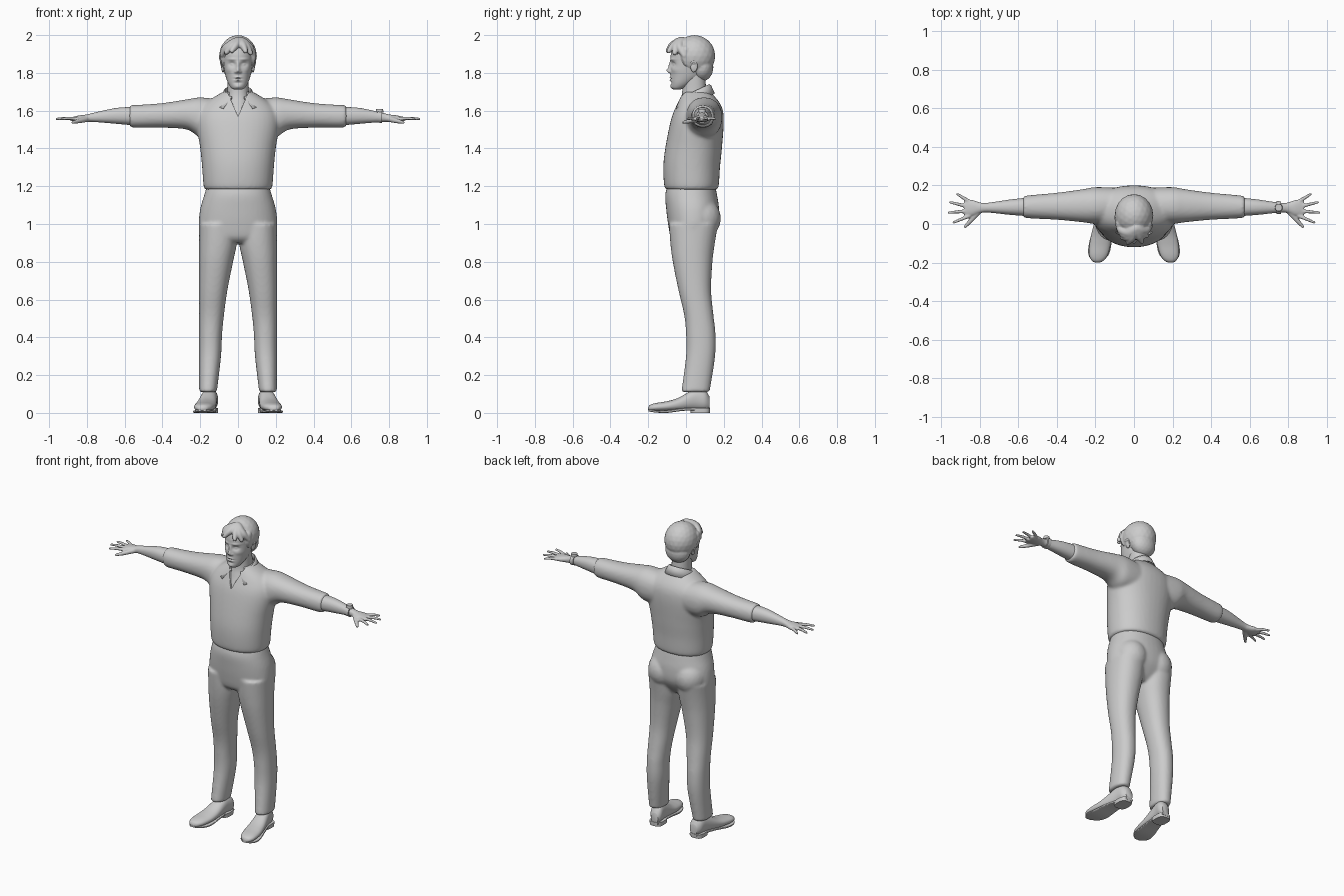
import bpy, bmesh, math
from math import sin, cos, pi
from mathutils import Matrix

default_cube = bpy.data.objects.get("Cube")
if default_cube:
    bpy.data.objects.remove(default_cube)

grey = bpy.data.materials.new("plain grey")
grey.use_nodes = True
grey.diffuse_color = (.6, .6, .6, 1)
grey.node_tree.nodes["Principled BSDF"].inputs["Base Color"].default_value = grey.diffuse_color


def spline(rows, steps):
    """Smoothly interpolate rows of numbers."""
    result = []
    last = len(rows) - 1
    for i in range(last):
        before, start, end, after = (rows[max(0, min(last, i + k))] for k in (-1, 0, 1, 2))
        for step in range(steps):
            t = step / steps
            result.append([q + t / 2 * (r - p + t * (2 * p - 5 * q + 4 * r - w + t * (3 * q - p - 3 * r + w)))
                           for p, q, r, w in zip(before, start, end, after)])
    return result + [list(rows[-1])]


def middle(position, half):
    return 0


def loft(bm, axis, rows, centre=middle, side=1, sides=40, power=2.2, steps=6):
    """Rounded sections along an axis; row = position, half width, low edge, high edge."""
    rings = []
    for t, half, low, high in spline(rows, steps):
        ring = []
        for k in range(sides):
            c, s = cos(2 * pi * k / sides), sin(2 * pi * k / sides)
            u = centre(t, half) + half * math.copysign(abs(c) ** (2 / power), c)
            v = (low + high) / 2 + (high - low) / 2 * math.copysign(abs(s) ** (2 / power), s)
            x, y, z = {"x": (t, u, v), "y": (u, t, v), "z": (u, v, t)}[axis]
            ring.append(bm.verts.new((x * side, y, z)))
        rings.append(ring)
    for ring, following in zip(rings, rings[1:]):
        for k in range(sides):
            bm.faces.new((ring[k], ring[k - 1], following[k - 1], following[k]))
    bm.faces.new(rings[0])
    bm.faces.new(rings[-1])


def ball(bm, centre, radii, side=1):
    x, y, z = centre
    placing = Matrix.Translation((x * side, y, z)) @ Matrix.Diagonal((*radii, 1))
    bmesh.ops.create_icosphere(bm, subdivisions=3, radius=1, matrix=placing)


def strand(bm, points, side=1, steps=10):
    """Row of overlapping balls; point = x, y, z, radius."""
    for x, y, z, radius in spline(points, steps):
        ball(bm, (x, y, z), (radius, radius, radius), side)


def finish(name, bm, voxel=0, smooth=0, angle=50):
    """Make the object, optionally merging its pieces into one soft skin."""
    bmesh.ops.recalc_face_normals(bm, faces=bm.faces)
    mesh = bpy.data.meshes.new(name)
    bm.to_mesh(mesh)
    bm.free()
    mesh.materials.append(grey)
    part = bpy.data.objects.new(name, mesh)
    bpy.context.collection.objects.link(part)
    bpy.ops.object.select_all(action="DESELECT")
    part.select_set(True)
    bpy.context.view_layer.objects.active = part
    if voxel:
        merge = part.modifiers.new("merge", "REMESH")
        merge.mode, merge.voxel_size = "VOXEL", voxel
        soften = part.modifiers.new("soften", "SMOOTH")
        soften.iterations = smooth
        for modifier in ("merge", "soften"):
            bpy.ops.object.modifier_apply(modifier=modifier)
    bpy.ops.object.shade_smooth_by_angle(angle=math.radians(angle))
    return part


def arm_line(x, half):
    return .1 - .02 * x


def leg_line(z, half):
    return .206 - half


def foot_line(y, half):
    return .16 - .15 * y


# Shirt: torso and rolled sleeves in one skin
bm = bmesh.new()
loft(bm, "z", [(1.18, .17, -.1, .16), (1.2, .182, -.115, .173), (1.3, .19, -.12, .18), (1.4, .2, -.11, .19),
               (1.55, .22, -.08, .2), (1.63, .185, -.05, .185), (1.7, .08, -.02, .13)])
for side in (1, -1):
    loft(bm, "x", [(.1, .09, 1.46, 1.66), (.2, .095, 1.46, 1.67), (.27, .085, 1.5, 1.66),
                   (.4, .07, 1.51, 1.64), (.54, .06, 1.51, 1.63), (.575, .055, 1.515, 1.63)], arm_line, side)
shirt = finish("shirt", bm, .009, 7)

# Open neck cut into the shirt front
bm = bmesh.new()
triangle = [bm.verts.new((x, -.2, z)) for x, z in ((0, 1.57), (.065, 1.72), (-.065, 1.72))]
wedge = bmesh.ops.extrude_face_region(bm, geom=[bm.faces.new(triangle)])["geom"]
bmesh.ops.translate(bm, vec=(0, .2, 0), verts=[g for g in wedge if isinstance(g, bmesh.types.BMVert)])
cutter = finish("neck_cutter", bm)
cutter.hide_render = True
opening = shirt.modifiers.new("opening", "BOOLEAN")
opening.operation, opening.object, opening.solver = "DIFFERENCE", cutter, "EXACT"
bpy.context.view_layer.objects.active = shirt
bpy.ops.object.modifier_apply(modifier="opening")
bpy.data.objects.remove(cutter)

# Collar folded over around the neck, drawn out to two front points
bm = bmesh.new()
columns = []
for k in range(41):
    turn = math.radians(152) * (k / 20 - 1)
    across, back = sin(turn), cos(turn)
    point = max(0, -back - .3) / .6
    fold = 1.705 + .035 * back
    columns.append([bm.verts.new((width * across, .047 + depth * back, fold - drop)) for width, depth, drop in (
        (.066, .07, .03), (.07, .076, 0), (.078, .086, .006),
        (.1 + .07 * point, .106 + .01 * point, .05 + .012 * point))])
for column, following in zip(columns, columns[1:]):
    for j in range(3):
        bm.faces.new((column[j], following[j], following[j + 1], column[j + 1]))
collar = finish("collar", bm)
collar.modifiers.new("cloth", "SOLIDIFY").thickness = .006

# Trousers: hips, seat and legs in one skin
bm = bmesh.new()
loft(bm, "z", [(1.2, .165, -.1, .155), (1.15, .18, -.11, .165), (1.08, .2, -.105, .175),
               (1, .208, -.095, .17), (.93, .2, -.08, .13), (.9, .19, -.05, .1)])
for side in (1, -1):
    ball(bm, (.095, .08, 1.03), (.1, .105, .11), side)
    loft(bm, "z", [(1, .1, -.09, .17), (.9, .1, -.083, .153), (.8, .09, -.07, .14), (.65, .075, -.04, .133),
                   (.52, .066, -.01, .145), (.42, .061, 0, .156), (.3, .058, 0, .154),
                   (.11, .047, -.025, .125)], leg_line, side)
finish("trousers", bm, .009, 5)

for side, word in ((1, "left"), (-1, "right")):
    # Forearm and palm
    bm = bmesh.new()
    loft(bm, "x", [(.53, .05, 1.52, 1.62), (.64, .04, 1.53, 1.615), (.76, .025, 1.54, 1.59),
                   (.8, .028, 1.54, 1.58), (.84, .042, 1.54, 1.575), (.88, .04, 1.545, 1.566)], arm_line, side)
    # Fingers fan out from the palm, thumb towards the front
    for spread in (-1.5, -.5, .5, 1.5):
        aim = .08 + .32 * spread
        length = .1 - .012 * abs(spread) - .005 * spread
        root_x, root_y = .87 - .012 * abs(spread), .079 + .024 * spread
        strand(bm, [(root_x + length * t * cos(aim), root_y + length * t * sin(aim),
                     1.556 + .015 * t * (1 - t), .011 - .004 * t) for t in (0, .5, 1)], side)
    strand(bm, [(.8, .07, 1.556, .016), (.84, .025, 1.546, .013), (.875, -.014, 1.538, .008)], side)
    finish(word + "_arm", bm, .0045, 4)

    # Shoe upper
    bm = bmesh.new()
    loft(bm, "y", [(-.2, .01, .015, .028), (-.19, .03, .01, .042), (-.16, .048, .008, .052),
                   (-.1, .055, .008, .062), (-.04, .052, .01, .08), (.05, .042, .014, .128),
                   (.1, .04, .014, .12), (.125, .025, .02, .085)], foot_line, side)
    finish(word + "_shoe", bm)

    # Sole and heel
    bm = bmesh.new()
    loft(bm, "y", [(-.198, .02, .008, .018), (-.16, .052, .002, .014), (-.1, .058, 0, .014),
                   (0, .045, .012, .026), (.127, .025, .012, .028)], foot_line, side, power=5)
    loft(bm, "z", [(0, .042, .025, .126), (.026, .043, .02, .128)],
         lambda z, half: foot_line(.08, half), side, power=3)
    finish(word + "_sole", bm, angle=35)

    # Ear with a raised rim
    bm = bmesh.new()
    ball(bm, (.08, .04, 1.832), (.009, .017, .028), side)
    strand(bm, [(.085 + .006 * sin(a), .04 + .016 * cos(a), 1.835 + .027 * sin(a), .006)
                for a in (-1.5, -.5, .5, 1.5, 2.5)], side)
    finish(word + "_ear", bm, .003, 3)

# Wristwatch: strap and dial
bm = bmesh.new()
loft(bm, "x", [(.738, .033, 1.537, 1.6), (.762, .033, 1.535, 1.598)], arm_line)
loft(bm, "z", [(1.59, .02, .065, .105), (1.61, .018, .067, .103)], lambda z, half: .75)
finish("wristwatch", bm, angle=35)

# Neck
bm = bmesh.new()
loft(bm, "z", [(1.5, .07, -.08, .1), (1.58, .07, -.06, .11), (1.64, .065, -.036, .11),
               (1.7, .057, -.02, .107), (1.82, .057, -.02, .1)])
finish("neck", bm)

# Head, with features pushed out of or into the face
bm = bmesh.new()
loft(bm, "z", [(1.712, .022, -.066, -.03), (1.722, .037, -.076, 0), (1.745, .052, -.08, .04),
               (1.78, .065, -.081, .085), (1.82, .074, -.081, .105), (1.86, .08, -.081, .13),
               (1.9, .082, -.08, .14), (1.94, .076, -.066, .125), (1.97, .05, -.03, .09)],
     sides=120, steps=14, power=2.1)
features = {  # x, z, width, height, push forward
    "nose tip": (0, 1.812, .011, .013, .02), "nose bridge": (0, 1.838, .009, .022, .011),
    "nostril": (.013, 1.805, .007, .007, .007), "eye socket": (.032, 1.846, .017, .012, -.015),
    "eyeball": (.032, 1.845, .01, .007, .008), "brow": (.034, 1.872, .022, .007, .005),
    "upper lip": (0, 1.777, .017, .005, .006), "mouth line": (0, 1.769, .02, .003, -.004),
    "lower lip": (0, 1.761, .015, .005, .006), "chin hollow": (0, 1.747, .02, .006, -.004),
    "chin": (0, 1.727, .018, .01, .005), "cheek": (.05, 1.815, .018, .014, .004)}
for vert in bm.verts:
    if vert.co.y < 0:
        push = 0
        for x, z, width, height, depth in features.values():
            for place in {x, -x}:
                away = ((vert.co.x - place) / width) ** 2 + ((vert.co.z - z) / height) ** 2
                push += depth * math.exp(-away)
        vert.co.y -= push
finish("head", bm, angle=80)

# Hair: cap, nape, sideburns and locks sweeping out from a parting
bm = bmesh.new()
ball(bm, (0, .045, 1.89), (.1, .11, .11))
ball(bm, (0, .085, 1.83), (.08, .06, .075))
for side in (1, -1):
    strand(bm, [(.07, 0, 1.92, .025), (.078, -.008, 1.88, .016), (.079, 0, 1.845, .007)], side)
parting = .3
for end in (-1.6, -1.2, -.8, -.4, .5, .9, 1.3):
    lock = []
    for t in (0, .25, .5, .75, 1):
        turn = parting + (end - parting) * t
        rise = 1.2 - (1.2 - .45 * cos(end)) * t * t
        lock.append((.09 * sin(turn) * cos(rise), .03 - .15 * cos(turn) * cos(rise),
                     1.88 + .09 * sin(rise), .028 - .016 * t * t))
    strand(bm, lock)
finish("hair", bm, .005, 3)
